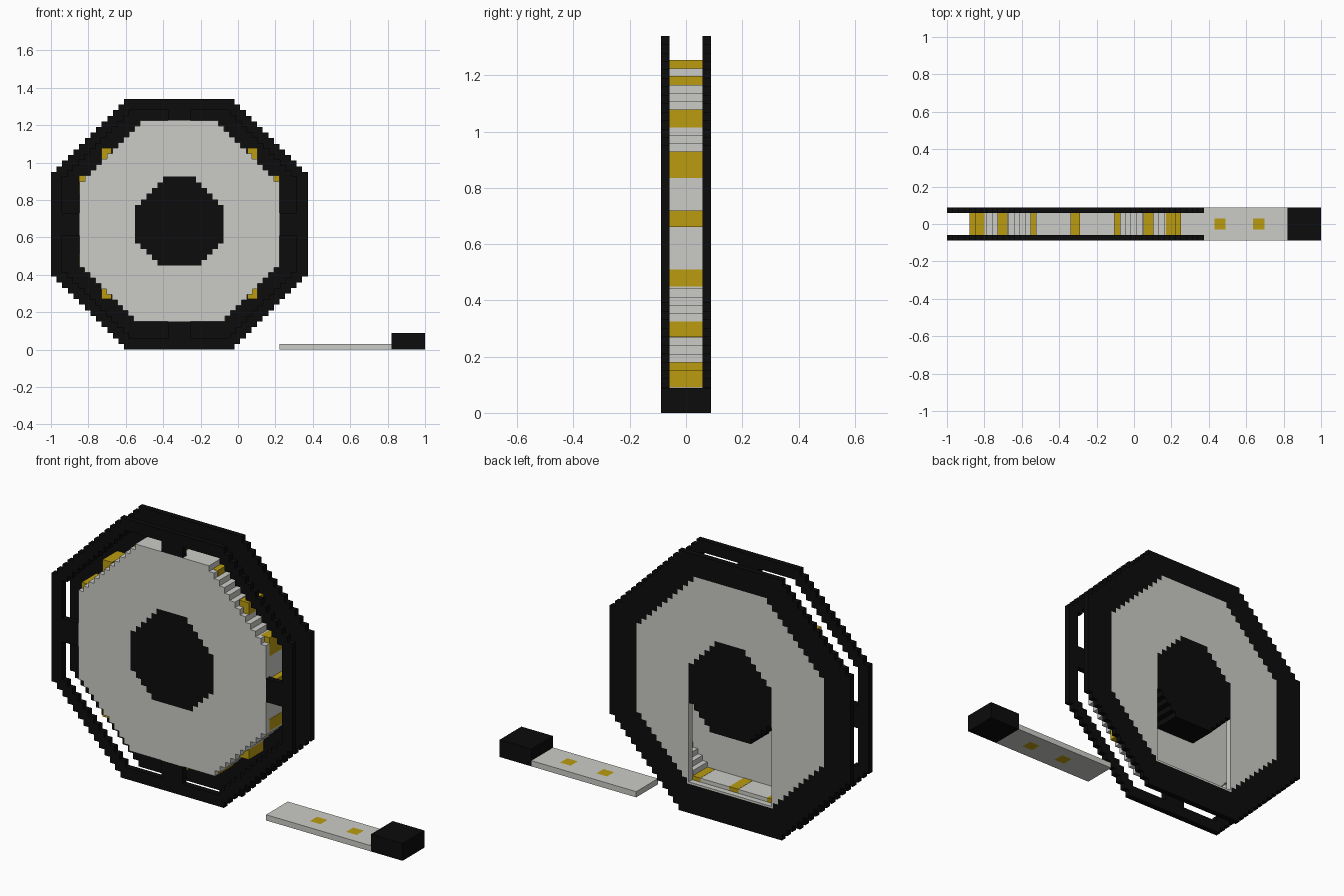
import bpy
from math import pi

cube = bpy.data.objects.get("Cube")
if cube:
    bpy.data.objects.remove(cube, do_unlink=True)

CX, CZ = -0.3135, 0.67      # reel centre
PLATE = 0.0295              # flange thickness
HALF = 0.0885               # half depth of the reel
INNER = HALF - PLATE        # half width between flanges


def material(name, color):
    m = bpy.data.materials.new(name)
    m.use_nodes = True
    m.diffuse_color = (*color, 1)
    bsdf = m.node_tree.nodes["Principled BSDF"]
    bsdf.inputs["Base Color"].default_value = (*color, 1)
    bsdf.inputs["Roughness"].default_value = 0.7
    return m


BLACK = material("black plastic", (0.0035, 0.0035, 0.0035))
GREY = material("light grey", (0.60, 0.60, 0.57))
GOLD = material("amber", (0.49, 0.33, 0.005))


def extrude(name, loops, depth, location, mat, upright=True):
    """Solid plate from an outline followed by its holes."""
    curve = bpy.data.curves.new(name, "CURVE")
    curve.dimensions = "2D"
    curve.fill_mode = "BOTH"
    curve.extrude = depth / 2
    for loop in loops:
        spline = curve.splines.new("POLY")
        spline.points.add(len(loop) - 1)
        for p, (a, b) in zip(spline.points, loop):
            p.co = (a, b, 0, 1)
        spline.use_cyclic_u = True
    temp = bpy.data.objects.new(name + " outline", curve)
    bpy.context.collection.objects.link(temp)
    graph = bpy.context.evaluated_depsgraph_get()
    mesh = bpy.data.meshes.new_from_object(temp.evaluated_get(graph))
    bpy.data.objects.remove(temp, do_unlink=True)
    bpy.data.curves.remove(curve)
    mesh.name = name
    mesh.materials.clear()
    mesh.materials.append(mat)
    for poly in mesh.polygons:
        poly.use_smooth = False
    obj = bpy.data.objects.new(name, mesh)
    bpy.context.collection.objects.link(obj)
    obj.location = location
    if upright:
        obj.rotation_euler.x = pi / 2
    return obj


def rect(x0, x1, y0, y1):
    return [(x0, y0), (x1, y0), (x1, y1), (x0, y1)]


def stairs(x0, z0, x1, z1, n):
    """Steps going down first, then outward."""
    pts = [(x0, z0)]
    for i in range(n):
        z = z0 + (z1 - z0) * (i + 1) / n
        pts.append((x0 + (x1 - x0) * i / n, z))
        pts.append((x0 + (x1 - x0) * (i + 1) / n, z))
    return pts


def octagon(half, top, bottom, flat_top, flat_bottom, side, n_top, n_bottom):
    """Stepped octagon, clockwise from the top right corner."""
    right = stairs(flat_top, top, half, side, n_top)
    right += stairs(flat_bottom, -bottom, half, -side, n_bottom)[::-1]
    return right + [(-x, z) for x, z in reversed(right)]


def reel_plate(name, loops, y0, y1, mat):
    return extrude(name, loops, y1 - y0, (CX, (y0 + y1) / 2, CZ), mat)


rim = octagon(0.6865, CZ, CZ, 0.295, 0.295, 0.28, 13, 13)
rim_inside = octagon(0.627, 0.61, 0.61, 0.27, 0.27, 0.255, 12, 12)
disc = octagon(0.535, 0.555, 0.52, 0.21, 0.245, 0.23, 11, 10)
roll_inside = octagon(0.505, 0.525, 0.49, 0.198, 0.233, 0.218, 11, 10)
hub = octagon(0.236, 0.255, 0.221, 0.088, 0.118, 0.103, 5, 4)

# Flanges and hub
reel_plate("front_rim", [rim, rim_inside], -HALF, -INNER, BLACK)
reel_plate("front_disc", [disc, hub], -HALF, -INNER, GREY)
reel_plate("back_rim", [rim, disc], INNER, HALF, BLACK)
reel_plate("hub", [hub], -HALF, HALF, BLACK)

# Back disc, open below the hub
upper_hub = [p for p in hub if p[1] > 0]
split = next(i for i, p in enumerate(upper_hub) if p[0] < 0)
opening = upper_hub[:split] + [(0.236, -0.51), (-0.236, -0.51)] + upper_hub[split:]
reel_plate("back_disc", [disc, opening], INNER, HALF, GREY)

# Spokes joining the front disc to its rim
for name, box in {
    "top_spoke": rect(-0.06, 0.06, 0.555, 0.615),
    "bottom_spoke": rect(-0.06, 0.06, -0.615, -0.52),
    "left_spoke": rect(0.535, 0.63, -0.06, 0.06),
    "right_spoke": rect(-0.63, -0.535, -0.06, 0.06),
}.items():
    reel_plate(name, [box], -HALF, -INNER, BLACK)

# Wound strip between the flanges
reel_plate("wound_strip", [disc, roll_inside], -INNER, INNER, GREY)

# Lamps on the wound strip
W = INNER + 0.0005
reel_plate("top_lamp", [rect(-0.026, 0.026, 0.524, 0.585)], -W, W, GOLD)
reel_plate("bottom_lamp", [rect(-0.026, 0.026, -0.58, -0.489)], -W, W, GOLD)
side_lamps = {
    "upper_corner_lamp": (0.205, 0.24, 0.493, 0.527),
    "upper_diagonal_lamp": (0.363, 0.417, 0.345, 0.408),
    "upper_side_lamp": (0.485, 0.536, 0.165, 0.26),
    "middle_lamp": (0.504, 0.565, -0.01, 0.05),
    "lower_side_lamp": (0.504, 0.536, -0.22, -0.16),
    "lower_diagonal_lamp": (0.363, 0.417, -0.40, -0.34),
    "lower_corner_lamp": (0.19, 0.246, -0.521, -0.489),
}
for name, (x0, x1, z0, z1) in side_lamps.items():
    reel_plate("left_" + name, [rect(x0, x1, z0, z1)], -W, W, GOLD)
    reel_plate("right_" + name, [rect(-x1, -x0, z0, z1)], -W, W, GOLD)

# Loose strip end with flush lamps and a plug
lamps = [rect(x - 0.03, x + 0.03, -0.029, 0.029) for x in (0.46, 0.667)]
mid = (0, 0, PLATE / 2)
extrude("loose_strip", [rect(0.222, 0.82, -HALF, HALF)] + lamps, PLATE, mid, GREY, False)
for i, lamp in enumerate(lamps):
    extrude(f"loose_lamp_{i + 1}", [lamp], PLATE, mid, GOLD, False)
extrude("end_plug", [rect(0.82, 1, -HALF, HALF)], 0.089, (0, 0, 0.0445), BLACK, False)
